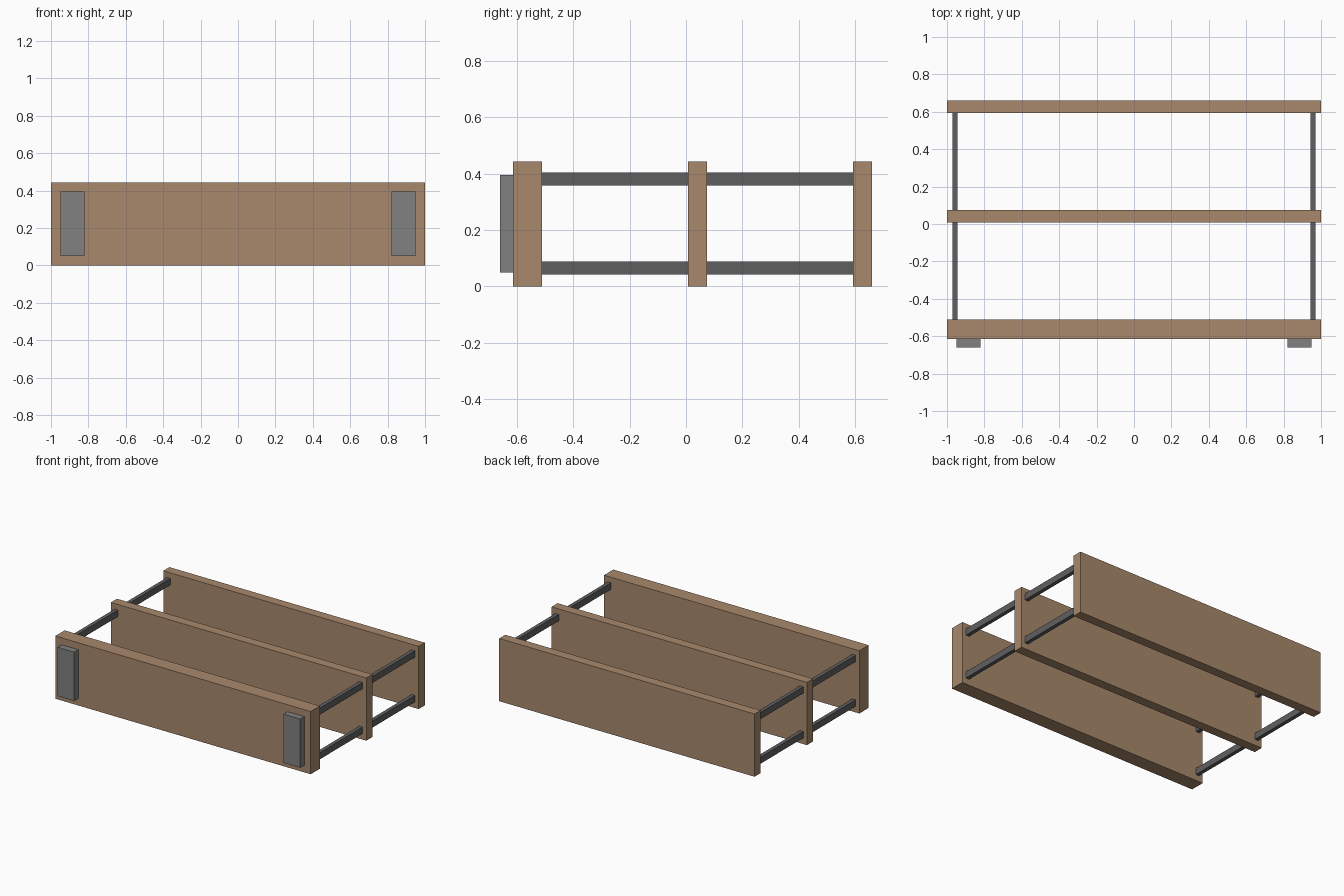
import bpy

if "Cube" in bpy.data.objects:
    bpy.data.objects.remove(bpy.data.objects["Cube"])


def material(name, rgb):
    m = bpy.data.materials.new(name)
    m.diffuse_color = (*rgb, 1.0)
    m.use_nodes = True
    m.node_tree.nodes["Principled BSDF"].inputs["Base Color"].default_value = m.diffuse_color
    return m


wood = material("wood brown", (0.392, 0.250, 0.150))
light_grey = material("light grey", (0.22, 0.22, 0.22))
dark_grey = material("dark grey", (0.117, 0.117, 0.117))


def box(name, x, y, z, mat):
    """Box from (min, max) ranges on each axis."""
    bpy.ops.mesh.primitive_cube_add(
        size=1, location=[(r[0] + r[1]) / 2 for r in (x, y, z)])
    ob = bpy.context.object
    ob.name = name
    ob.scale = [r[1] - r[0] for r in (x, y, z)]
    bpy.ops.object.transform_apply(location=False, rotation=False, scale=True)
    ob.data.materials.append(mat)


# Three upright boards; the front one is thicker
for name, y in (("front_board", (-0.615, -0.511)),
                ("middle_board", (0.007, 0.075)),
                ("back_board", (0.593, 0.661))):
    box(name, (-1, 1), y, (0, 0.444), wood)

for side, s in (("left", -1), ("right", 1)):
    # Mounting plates on the front board
    box(side + "_plate", sorted((s * 0.82, s * 0.95)), (-0.661, -0.615),
        (0.05, 0.395), light_grey)
    # Upper and lower rails joining the boards
    for level, z in (("lower", (0.043, 0.089)), ("upper", (0.359, 0.405))):
        box(f"{side}_{level}_rail", sorted((s * 0.944, s * 0.971)),
            (-0.511, 0.593), z, dark_grey)
